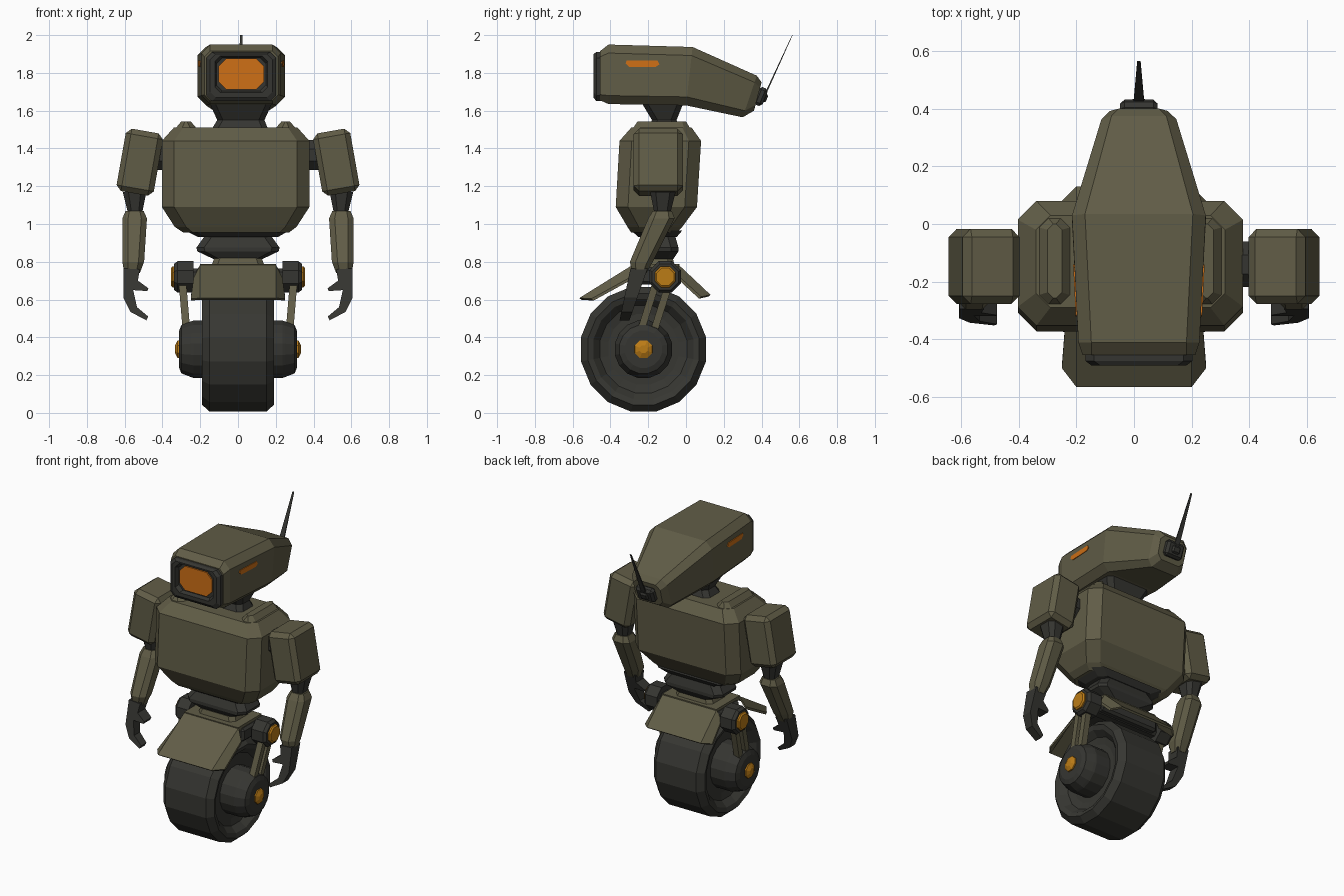
import bpy, bmesh, math
from mathutils import Matrix, Vector

if "Cube" in bpy.data.objects:
    bpy.data.objects.remove(bpy.data.objects["Cube"])


def colour(name, rgb):
    m = bpy.data.materials.new(name)
    m.diffuse_color = (*rgb, 1)
    m.use_nodes = True
    m.node_tree.nodes["Principled BSDF"].inputs["Base Color"].default_value = m.diffuse_color
    return m


KHAKI = colour("khaki armour", (.118, .108, .062))
DARK = colour("dark metal", (.036, .036, .031))
TYRE = colour("tyre rubber", (.038, .038, .032))
EYE = colour("orange lens", (.62, .16, .008))
AMBER = colour("amber caps", (.50, .20, .008))


def finish(name, bm, mat):
    bmesh.ops.recalc_face_normals(bm, faces=bm.faces)
    me = bpy.data.meshes.new(name)
    bm.to_mesh(me)
    bm.free()
    me.materials.append(mat)
    ob = bpy.data.objects.new(name, me)
    bpy.context.collection.objects.link(ob)
    return ob


def loft(name, rings, mat):
    """Skin a list of equal-length point rings and cap both ends."""
    bm = bmesh.new()
    rows = [[bm.verts.new(p) for p in r] for r in rings]
    n = len(rows[0])
    for a, b in zip(rows, rows[1:]):
        for i in range(n):
            j = (i + 1) % n
            bm.faces.new((a[i], a[j], b[j], b[i]))
    bm.faces.new(rows[0])
    bm.faces.new(rows[-1])
    return finish(name, bm, mat)


def octagon(a0, a1, b0, b1, c):
    """Rectangle with chamfered corners."""
    return [(a0 + c, b0), (a1 - c, b0), (a1, b0 + c), (a1, b1 - c),
            (a1 - c, b1), (a0 + c, b1), (a0, b1 - c), (a0, b0 + c)]


def stack(name, levels, mat):
    """Loft upwards; level = z, x0, x1, y0, y1, chamfer."""
    return loft(name, [[(x, y, z) for x, y in octagon(x0, x1, y0, y1, c)]
                       for z, x0, x1, y0, y1, c in levels], mat)


def spin(name, profile, y, z, n, mat):
    """Revolve (x, radius) points about an axis along x."""
    return loft(name, [[(x, y + r * math.sin((i + .5) * math.tau / n),
                         z + r * math.cos((i + .5) * math.tau / n)) for i in range(n)]
                       for x, r in profile], mat)


def block(name, centre, size, mat, bevel=0., rot_y=0., rot_x=0.):
    bm = bmesh.new()
    bmesh.ops.create_cube(bm, size=1, matrix=Matrix.Diagonal((*size, 1)))
    if bevel:
        bmesh.ops.bevel(bm, geom=bm.edges[:], offset=bevel, segments=1, affect='EDGES')
    rot = Matrix.Rotation(rot_y, 4, 'Y') @ Matrix.Rotation(rot_x, 4, 'X')
    bm.transform(Matrix.Translation(centre) @ rot)
    return finish(name, bm, mat)


# Wheel
WY, WZ = -.225, .337
half = [(.13, .19), (.14, .235), (.18, .27), (.19, .30), (.15, .337)]
spin("tyre", half + [(-x, r) for x, r in reversed(half)], WY, WZ, 16, TYRE)

# Fenders: a central panel with two folded side flaps
def fender(name, top, top_flap, low, low_flap):
    def ring(inner, flap):
        pts = [Vector((-flap[0], *flap[1:])), Vector((-inner[0], *inner[1:])),
               Vector(inner), Vector(flap)]
        inside = []
        for p in reversed(pts):
            d = Vector((0, WY - p.y, WZ - p.z)).normalized()
            inside.append(p + d * .015)
        return pts + inside
    loft(name, [ring(top, top_flap), ring(low, low_flap)], KHAKI)


fender("front_fender", (.20, -.28, .785), (.235, -.30, .715), (.20, -.565, .608), (.25, -.50, .605))
fender("rear_fender", (.20, -.04, .785), (.235, -.04, .725), (.20, .13, .625), (.25, .08, .615))

# Hips and waist
block("hip_block", (0, -.15, .725), (.44, .22, .09), DARK, .015)
block("hip_plate", (0, -.16, .773), (.40, .25, .03), KHAKI)
block("hip_crossbar", (0, -.11, .72), (.56, .09, .09), DARK, .02)
stack("hip_cap", [(.78, -.14, .14, -.25, -.06, .03), (.82, -.125, .125, -.24, -.07, .03)], KHAKI)
stack("waist", [(.81, -.12, .12, -.23, -.07, .03), (.855, -.215, .215, -.26, -.04, .04),
                (.875, -.22, .22, -.26, -.04, .04), (.945, -.17, .17, -.23, -.06, .04)], DARK)
stack("torso_base", [(.93, -.21, .21, -.25, -.05, .04), (.965, -.28, .27, -.29, -.02, .05)], DARK)

# Torso with two shoulder ridges
stack("torso", [(.955, -.29, .27, -.29, -.05, .05), (.985, -.335, .31, -.31, -.02, .06),
                (1.09, -.403, .378, -.372, .058, .065), (1.44, -.403, .378, -.352, .08, .065),
                (1.51, -.34, .315, -.29, .03, .05)], KHAKI)
for side, x0, x1 in (("left", -.35, -.20), ("right", .18, .325)):
    stack(side + "_shoulder_ridge", [(1.46, x0 - .02, x1 + .02, -.31, .05, .05),
                                     (1.543, x0 + .05, x1 - .05, -.257, 0, .02)], KHAKI)

# Neck
stack("neck", [(1.50, -.14, .16, -.20, -.03, .03), (1.55, -.11, .14, -.18, -.05, .03),
               (1.65, -.155, .185, -.24, -.01, .03)], DARK)

# Head, lofted front to back; level = y at bottom, y at top, half width, z0, z1, chamfer
HX = .017
def head_ring(yb, yt, hx, z0, z1, c):
    return [(HX + x, yb + (yt - yb) * (z - z0) / (z1 - z0), z)
            for x, z in octagon(-hx, hx, z0, z1, c)]


loft("head", [head_ring(*r) for r in (
    (-.455, -.455, .195, 1.655, 1.915, .03), (-.41, -.41, .21, 1.635, 1.95, .045),
    (0, .035, .232, 1.628, 1.937, .045), (.30, .375, .13, 1.565, 1.785, .035),
    (.36, .40, .10, 1.60, 1.75, .03))], KHAKI)

# Face: dark rim round a recessed lens
loft("face_rim", [head_ring(y, y, hx, z0, z1, .03) for y, hx, z0, z1 in (
    (-.44, .185, 1.65, 1.91), (-.475, .185, 1.65, 1.91), (-.49, .165, 1.67, 1.90),
    (-.49, .14, 1.695, 1.89), (-.465, .13, 1.705, 1.88))], DARK)
loft("lens", [head_ring(y, y, .12, 1.713, 1.875, .04) for y in (-.46, -.474)], EYE)

# Side lamps on the head
for s, side in ((1, "right"), (-1, "left")):
    loft(side + "_head_lamp", [[(HX + s * (.2215 + .05 * (y + .23) + d), y, z) for y, z in
         ((-.315, 1.865), (-.15, 1.865), (-.14, 1.845), (-.16, 1.832), (-.30, 1.832), (-.32, 1.85))]
        for d in (-.006, .002)], EYE)

# Antenna on its rear mount
block("antenna_mount", (HX, .395, 1.675), (.13, .05, .10), DARK, .015, 0, math.radians(-22))
block("antenna_socket", (HX, .41, 1.67), (.06, .04, .05), DARK, .01, 0, math.radians(-22))
loft("antenna", [[(HX + sx * w, y + sy * w * .25, z) for sx, sy in ((-1, -1), (1, -1), (1, 1), (-1, 1))]
                 for y, z, w in ((.405, 1.655, .02), (.563, 2.0, .006))], DARK)

# Arms: finger and thumb outline of the claw (x, z)
CLAW = [(.52, .76), (.605, .765), (.607, .61), (.57, .535), (.485, .49), (.475, .51),
        (.535, .56), (.555, .65), (.48, .645), (.475, .66), (.53, .70)]


def mirrored(levels, s):
    out = []
    for z, x0, x1, y0, y1, c in levels:
        out.append((z, min(s * x0, s * x1), max(s * x0, s * x1), y0, y1, c))
    return out


for s, side in ((1, "right"), (-1, "left")):
    # Arm
    spin(side + "_shoulder_joint", [(s * .34, .085), (s * .45, .085)], -.14, 1.365, 8, DARK)
    block(side + "_upper_arm", (s * .52, -.147, 1.327), (.20, .26, .335), KHAKI, .028,
          -s * math.radians(10))
    stack(side + "_elbow", mirrored([(1.17, .485, .61, -.19, -.055, .03),
          (1.07, .505, .585, -.17, -.08, .02), (1.0, .505, .585, -.17, -.10, .02)], s), DARK)
    stack(side + "_forearm", mirrored([(1.07, .50, .595, -.175, -.075, .02),
          (1.03, .482, .612, -.20, -.06, .03), (.80, .497, .612, -.297, -.175, .03),
          (.74, .52, .602, -.285, -.21, .02)], s), KHAKI)
    loft(side + "_claw", [[(s * x, -.25 + (z - .76) * .28 + t * (.045 - (.76 - z) * .07), z)
                           for x, z in CLAW] for t in (-1, 1)], DARK)

    # Hip joint, fork struts, hub and axle
    spin(side + "_hip_joint", [(s * .235, .09), (s * .32, .09), (s * .338, .075)], -.11, .72, 8, DARK)
    spin(side + "_hip_cap", [(s * .32, .06), (s * .347, .06), (s * .355, .05)], -.11, .72, 8, AMBER)
    for k, d in (("front", -.035), ("rear", .035)):
        loft(f"{side}_{k}_strut", [[(s * x + a * .02, y + d + b * .02, z) for a, b in
             ((-1, -1), (1, -1), (1, 1), (-1, 1))]
             for x, y, z in ((.295, -.12, .70), (.27, -.215, .40))], KHAKI)
    spin(side + "_hub", [(s * .10, .155), (s * .235, .155), (s * .25, .15), (s * .30, .13),
                         (s * .312, .10)], WY, WZ, 16, DARK)
    spin(side + "_axle_cap", [(s * .30, .052), (s * .32, .05), (s * .333, .022)], WY, WZ, 8, AMBER)
